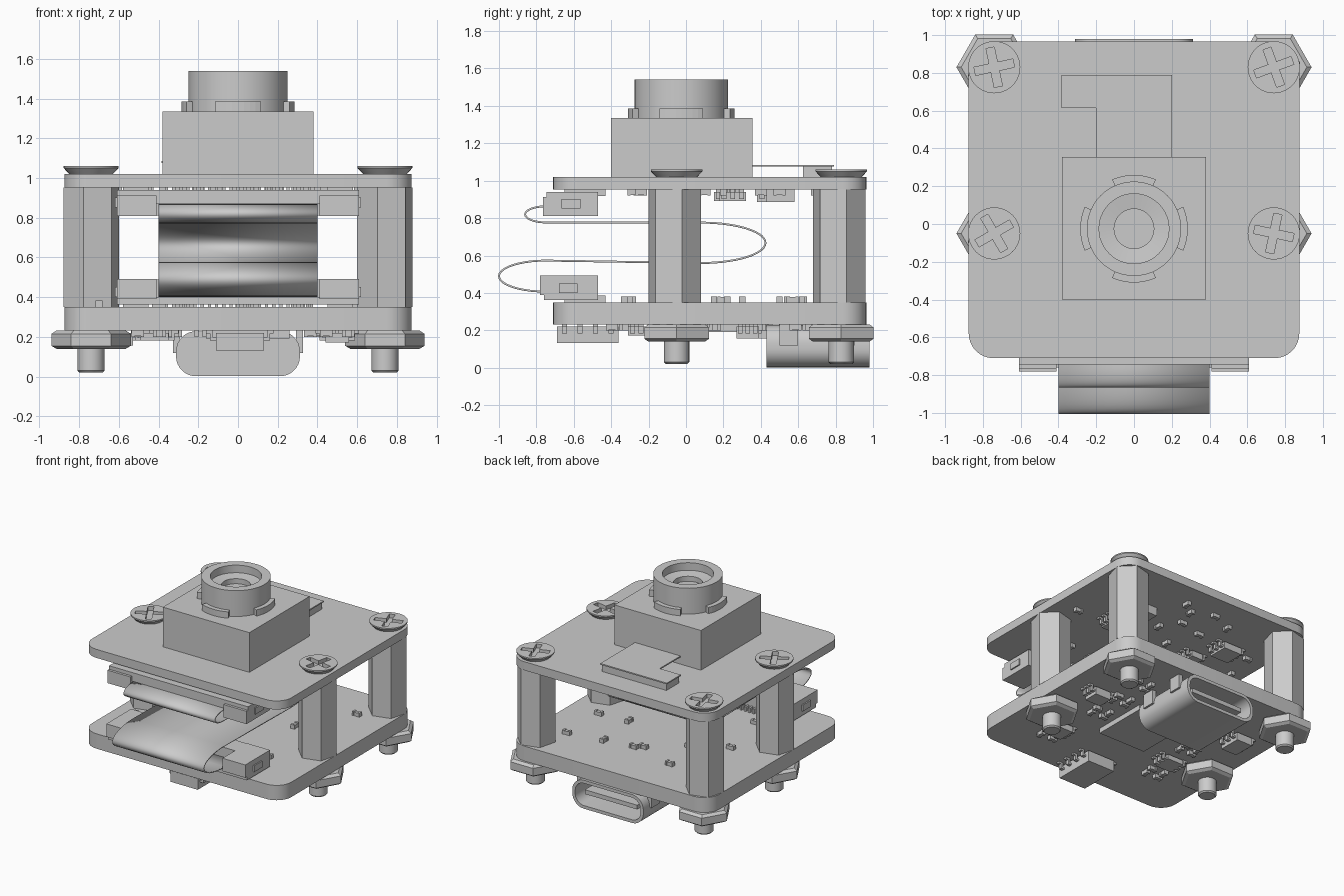
import bpy, bmesh, random
from math import sin, cos, pi, radians

if "Cube" in bpy.data.objects:
    bpy.data.objects.remove(bpy.data.objects["Cube"])

random.seed(4)


def finish(name, bm, smooth=False):
    bmesh.ops.recalc_face_normals(bm, faces=bm.faces)
    me = bpy.data.meshes.new(name)
    bm.to_mesh(me)
    bm.free()
    ob = bpy.data.objects.new(name, me)
    bpy.context.collection.objects.link(ob)
    if smooth:
        bpy.ops.object.select_all(action='DESELECT')
        ob.select_set(True)
        bpy.context.view_layer.objects.active = ob
        bpy.ops.object.shade_smooth_by_angle()
    return ob


def loft(name, loops, smooth=False):
    """Skin a stack of equal-length point loops and cap both ends."""
    bm = bmesh.new()
    rows = [[bm.verts.new(p) for p in lp] for lp in loops]
    n = len(rows[0])
    for a, b in zip(rows, rows[1:]):
        for i in range(n):
            bm.faces.new((a[i], a[(i + 1) % n], b[(i + 1) % n], b[i]))
    bm.faces.new(rows[0])
    bm.faces.new(rows[-1])
    return finish(name, bm, smooth)


def ring(cx, cy, r, z, n=40, rot=0):
    return [(cx + r * cos(rot + 2 * pi * i / n), cy + r * sin(rot + 2 * pi * i / n), z) for i in range(n)]


def turned(name, cx, cy, profile, n=40, rot=0, smooth=True):
    return loft(name, [ring(cx, cy, r, z, n, rot) for r, z in profile], smooth)


def round_rect(hx, hy, r, seg=8):
    pts = []
    for q, (sx, sy) in enumerate(((1, 1), (-1, 1), (-1, -1), (1, -1))):
        for i in range(seg + 1):
            a = q * pi / 2 + i * pi / 2 / seg
            pts.append((sx * (hx - r) + r * cos(a), sy * (hy - r) + r * sin(a)))
    return pts


def prism(name, outline, z0, z1, smooth=False):
    return loft(name, [[(x, y, z) for x, y in outline] for z in (z0, z1)], smooth)


def boxes(name, items):
    """One object from many (x0, x1, y0, y1, z0, z1) boxes."""
    bm = bmesh.new()
    for x0, x1, y0, y1, z0, z1 in items:
        vs = bmesh.ops.create_cube(bm, size=1)['verts']
        for v in vs:
            v.co = (x1 if v.co.x > 0 else x0, y1 if v.co.y > 0 else y0, z1 if v.co.z > 0 else z0)
    return finish(name, bm)


# circuit boards
board = [(x, y + 0.1275) for x, y in round_rect(0.875, 0.8375, 0.13)]
prism("lower_board", board, 0.232, 0.35, True)
prism("upper_board", board, 0.952, 1.02, True)

# standoffs, nuts and screws at the four mounting points
cross_half = [(0.022, 0.105), (0.022, 0.022), (0.105, 0.022)]
for x, y, turn in ((-0.74, 0.83, 12), (0.74, 0.83, 20), (-0.74, -0.05, 30), (0.74, -0.05, -12)):
    turned("standoff", x, y - 0.01, [(0.145, 0.35), (0.145, 0.952)], 6, radians(15), False)
    turned("nut", x, y, [(0.175, 0.14), (0.2, 0.155), (0.2, 0.215), (0.175, 0.232)], 6, 0, False)
    turned("screw_tip", x, y, [(0.058, 0.02), (0.068, 0.03), (0.068, 0.15)], 24)
    head = turned("screw_head", x, y, [(0.1, 1.01), (0.138, 1.05), (0.138, 1.06)], 40)
    pts = []
    for q in range(4):
        a = radians(turn) + q * pi / 2
        for px, py in ((0.105, -0.022), (0.105, 0.022), (0.022, 0.022)):
            pts.append((x + px * cos(a) - py * sin(a), y + px * sin(a) + py * cos(a)))
    cutter = prism("cross_cutter", pts, 1.03, 1.1)
    mod = head.modifiers.new("cross_slot", 'BOOLEAN')
    mod.object = cutter
    mod.solver = 'EXACT'
    bpy.context.view_layer.objects.active = head
    bpy.ops.object.modifier_apply(modifier=mod.name)
    bpy.data.objects.remove(cutter)

# camera block, lens barrel and its four lugs
LY = -0.025
boxes("camera_block", [(-0.38, 0.38, -0.4, 0.355, 1.02, 1.335)])
turned("lens_barrel", 0, LY, [(0.25, 1.33), (0.25, 1.54), (0.185, 1.54), (0.185, 1.48),
                              (0.105, 1.47), (0.105, 1.43)], 48)
for k in range(4):
    arc = [k * pi / 2 + radians(-24 + 6 * i) for i in range(9)]
    outline = [(0.285 * cos(a), LY + 0.285 * sin(a)) for a in arc]
    outline += [(0.245 * cos(a), LY + 0.245 * sin(a)) for a in reversed(arc)]
    prism("lens_lug", outline, 1.335, 1.385)

# camera flex tab and the connector under it
prism("camera_flex", [(-0.2, 0.35), (0.2, 0.35), (0.2, 0.79), (-0.385, 0.79), (-0.385, 0.615), (-0.2, 0.615)],
      1.075, 1.085)
boxes("flex_connector", [(-0.375, 0.19, 0.625, 0.78, 1.02, 1.075)])


# ribbon cable: an S path swept across x
def bend(cy, cz, ry, rz, a0, a1, n=20):
    return [(cy + ry * cos(radians(a0 + (a1 - a0) * i / n)), cz + rz * sin(radians(a0 + (a1 - a0) * i / n)))
            for i in range(n + 1)]


path = [(-0.6, 0.863)] + bend(-0.75, 0.82, 0.11, 0.043, 90, 270) + bend(0.08, 0.668, 0.345, 0.108, 90, -90, 28)
path += bend(-0.75, 0.49, 0.25, 0.083, 90, 270) + [(-0.6, 0.407)]
bm = bmesh.new()
rows = [[bm.verts.new((x, y, z)) for x in (-0.4, 0.4)] for y, z in path]
for a, b in zip(rows, rows[1:]):
    bm.faces.new((a[0], a[1], b[1], b[0]))
cable = finish("ribbon_cable", bm, True)
solid = cable.modifiers.new("thickness", 'SOLIDIFY')
solid.thickness, solid.offset = 0.01, 0


# ribbon connectors: floor, ears, latch bar and solder pins
def ribbon_connector(name, z, s, floor, y0):
    def box(x0, x1, ya, yb, h0, h1):
        za, zb = sorted((z + s * h0, z + s * h1))
        return (x0, x1, ya, yb, za, zb)
    items = [box(-0.61, 0.61, y0 + 0.02, -0.47, 0.012, floor), box(-0.41, 0.41, -0.62, -0.47, floor, 0.14)]
    for m in (-1, 1):
        def side(a, b): return sorted((m * a, m * b))
        items.append(box(*side(0.41, 0.61), y0, -0.47, 0.04, 0.142))
        items.append(box(*side(0.43, 0.62), y0 + 0.1, y0 + 0.2, 0.05, 0.1))
        items.append(box(*side(0.45, 0.58), -0.65, -0.43, 0, 0.035))
    items += [box(x * 0.036 - 0.008, x * 0.036 + 0.008, -0.49, -0.43, 0, 0.035) for x in range(-10, 11)]
    boxes(name, items)


ribbon_connector("lower_ribbon_connector", 0.35, 1, 0.05, -0.78)
ribbon_connector("upper_ribbon_connector", 0.952, -1, 0.08, -0.765)

# USB-style socket: hollow shell open to the back, with a tongue
outer = round_rect(0.312, 0.113, 0.1)
inner = round_rect(0.287, 0.088, 0.077)
loft("socket_shell", [[(x, y, z + 0.115) for x, z in sec]
                      for sec, y in ((outer, 0.43), (outer, 0.98), (inner, 0.98), (inner, 0.58))], True)
boxes("socket_tongue", [(-0.23, 0.23, 0.57, 0.94, 0.098, 0.132), (-0.25, 0.25, 0.57, 0.7, 0.08, 0.15)])
boxes("socket_tabs", [(m * 0.31 - 0.018, m * 0.31 + 0.018, y, y + 0.1, 0.12, 0.24)
                      for m in (-1, 1) for y in (0.5, 0.8)])
boxes("socket_pins", [(i * 0.042 - 0.01, i * 0.042 + 0.01, 0.38, 0.44, 0.2, 0.235) for i in range(-5, 6)])


# surface-mount parts; s is +1 above a face, -1 below it
def zspan(z, s, h0, h1):
    return sorted((z + s * h0, z + s * h1))


def chip(x, y, z, s, along_x, L=0.032, W=0.017, h=0.032):
    out = []
    for a, b, w, t in ((-L, -L * 0.5, W, h), (-L * 0.5, L * 0.5, W * 0.85, h * 0.85), (L * 0.5, L, W, h)):
        ext = (x + a, x + b, y - w, y + w) if along_x else (x - w, x + w, y + a, y + b)
        out.append((*ext, *zspan(z, s, 0, t)))
    return out


def leaded(x, y, z, s, hx, hy, h, pins):
    """Chip package with legs on its two x sides."""
    out = [(x - hx, x + hx, y - hy, y + hy, *zspan(z, s, 0.012, h))]
    for i in range(pins):
        py = y - hy + 2 * hy * (i + 0.5) / pins
        for m in (-1, 1):
            for a, b, h0, h1 in ((hx, hx + 0.02, 0.035, 0.05), (hx + 0.015, hx + 0.03, 0, 0.05),
                                 (hx + 0.02, hx + 0.05, 0, 0.014)):
                xa, xb = sorted((x + m * a, x + m * b))
                out.append((xa, xb, py - 0.013, py + 0.013, *zspan(z, s, h0, h1)))
    return out


LOW, TOP, UP = 0.232, 0.35, 0.952
boxes("memory_chip", leaded(0.01, -0.525, LOW, -1, 0.12, 0.165, 0.1, 4))
boxes("processor", [(-0.16, 0.26, -0.08, 0.37, 0.192, LOW)])
parts = leaded(0.62, 0.33, LOW, -1, 0.07, 0.06, 0.075, 3) + leaded(-0.42, -0.1, LOW, -1, 0.07, 0.07, 0.05, 3)
parts += leaded(-0.6, 0.45, LOW, -1, 0.07, 0.09, 0.075, 3) + leaded(0.5, -0.24, LOW, -1, 0.06, 0.07, 0.06, 3)
boxes("lower_packages", parts)
parts = leaded(-0.49, 0.46, UP, -1, 0.08, 0.08, 0.065, 3) + leaded(0.4, 0.25, UP, -1, 0.06, 0.07, 0.06, 3)
parts += leaded(-0.36, 0.22, UP, -1, 0.05, 0.07, 0.06, 3) + [(0.27, 0.47, 0.43, 0.58, 0.885, UP)]
boxes("upper_packages", parts)

# scattered small components on the three visible faces
parts = []
for x, y in ((0.61, 0.22), (0.08, 0.54), (0.02, 0.5), (0.61, 0.62), (-0.3, 0.63), (-0.24, 0.3), (0.02, -0.13),
             (0.32, 0.57), (0.36, 0.2), (-0.5, 0.15), (-0.7, -0.3), (0.5, -0.33), (0.3, -0.3), (-0.4, -0.3)):
    parts += chip(x, y, TOP, 1, random.random() < 0.5)
boxes("lower_board_top_chips", parts)
parts = []
for cx, cy in ((0.5, -0.36), (0.42, 0.12), (-0.37, 0.3), (-0.42, 0.12), (0.42, 0.36), (-0.45, -0.3), (0.45, 0.62)):
    for i in range(4):
        parts += chip(cx + (i % 2 - 0.5) * 0.11, cy + (i // 2 - 0.5) * 0.07, LOW, -1, i % 3 == 0)
boxes("lower_board_underside_chips", parts)
parts = []
for x, y in ((-0.12, 0.78), (0.05, 0.7), (0.15, 0.78), (-0.3, 0.7), (-0.75, 0.2), (-0.7, 0.45), (0.7, 0.2),
             (0.6, 0.5), (0.1, 0.4), (-0.1, 0.25), (0.1, 0.1), (-0.2, -0.25), (0.2, -0.28), (0.4, -0.24),
             (-0.45, -0.25), (0.0, 0.55), (-0.2, 0.5), (0.2, 0.25)):
    parts += chip(x, y, UP, -1, random.random() < 0.5)
boxes("upper_board_underside_chips", parts)
